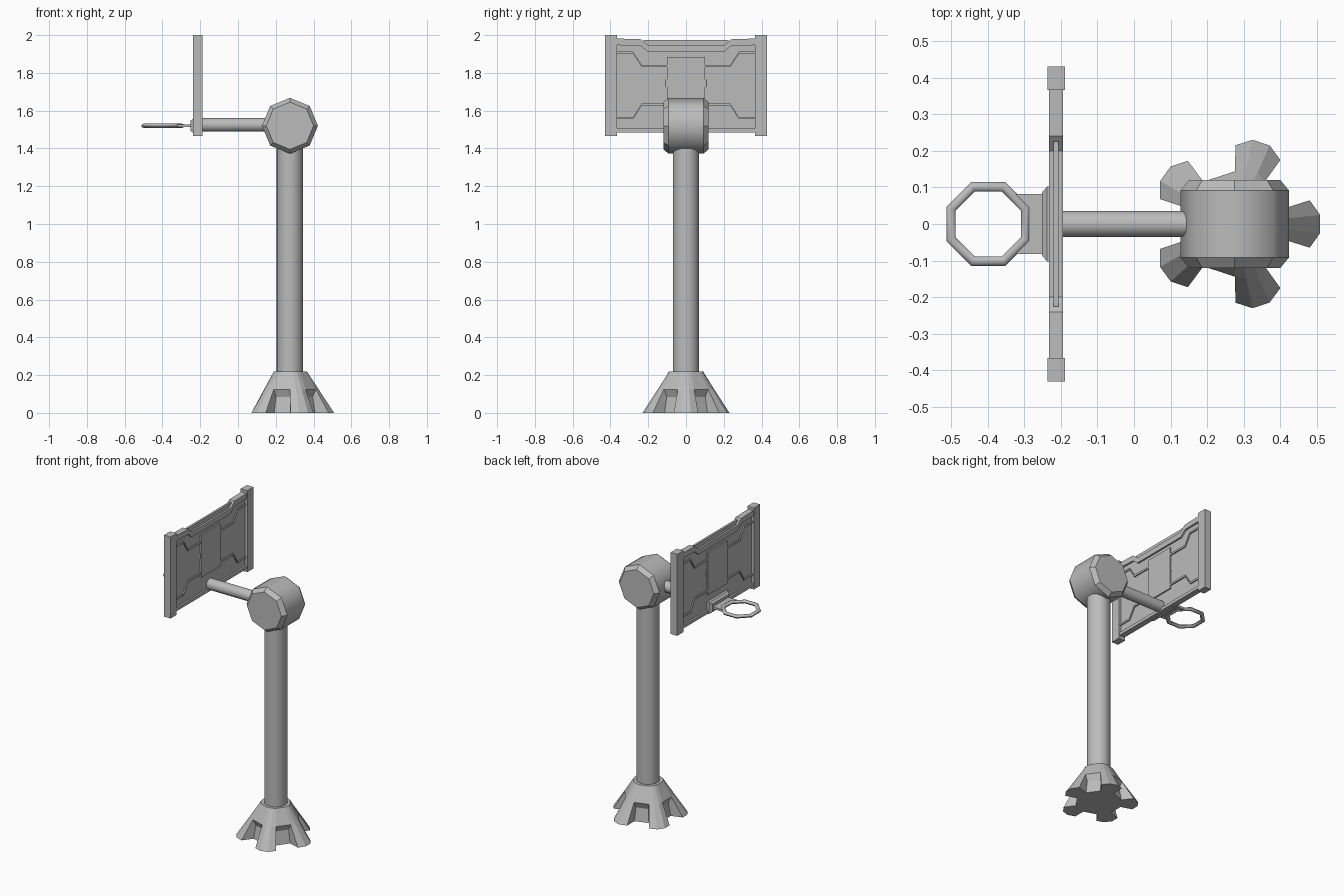
import bpy, bmesh
from math import cos, sin, pi, radians
from mathutils import Matrix, Vector

if "Cube" in bpy.data.objects:
    bpy.data.objects.remove(bpy.data.objects["Cube"], do_unlink=True)

grey = bpy.data.materials.new("plain grey")
grey.use_nodes = True
grey.diffuse_color = (0.5, 0.5, 0.5, 1)
grey.node_tree.nodes["Principled BSDF"].inputs["Base Color"].default_value = (0.5, 0.5, 0.5, 1)

POLE_X, BOARD_X, ARM_Z = 0.275, -0.213, 1.52


def finish(name, bm, smooth=None):
    """Turn a bmesh into an object; smooth is the sharp-edge angle."""
    bmesh.ops.recalc_face_normals(bm, faces=bm.faces)
    mesh = bpy.data.meshes.new(name)
    bm.to_mesh(mesh)
    bm.free()
    mesh.materials.append(grey)
    obj = bpy.data.objects.new(name, mesh)
    bpy.context.collection.objects.link(obj)
    if smooth:
        bpy.ops.object.select_all(action="DESELECT")
        obj.select_set(True)
        bpy.context.view_layer.objects.active = obj
        bpy.ops.object.shade_smooth_by_angle(angle=radians(smooth))
    return obj


def box(name, lo, hi):
    bm = bmesh.new()
    bmesh.ops.create_cube(bm, size=1)
    lo, hi = Vector(lo), Vector(hi)
    for v in bm.verts:
        v.co = (lo + hi) / 2 + v.co * (hi - lo)
    return finish(name, bm)


def rod(name, start, end, radius, sides=16):
    start, end = Vector(start), Vector(end)
    axis = end - start
    place = Matrix.Translation((start + end) / 2) @ axis.to_track_quat("Z", "Y").to_matrix().to_4x4()
    bm = bmesh.new()
    bmesh.ops.create_cone(bm, cap_ends=True, segments=sides, radius1=radius,
                          radius2=radius, depth=axis.length, matrix=place)
    return finish(name, bm, 50)


def loft(bm, rings, closed=False):
    """Skin equal-length point rings; cap the ends unless closed."""
    rows = [[bm.verts.new(p) for p in ring] for ring in rings]
    n = len(rows[0])
    skin = []
    for a, b in zip(rows, rows[1:] + (rows[:1] if closed else [])):
        skin.append([bm.faces.new((a[i], a[(i + 1) % n], b[(i + 1) % n], b[i])) for i in range(n)])
    if not closed:
        bm.faces.new(rows[0])
        bm.faces.new(rows[-1])
    return skin


def slab(name, outline, half):
    """Extrude a (y, z) outline through the thickness of the board."""
    bm = bmesh.new()
    loft(bm, [[(BOARD_X + s * half, y, z) for y, z in outline] for s in (-1, 1)])
    return finish(name, bm)


def strip(name, path, width, half):
    """Band of constant height following a (y, z) path."""
    lower = [(y, z - width) for y, z in reversed(path)]
    return slab(name, path + lower, half)


# Flared five-legged foot with recessed panels between the legs
bm = bmesh.new()


def polar(r, deg, z):
    return bm.verts.new((POLE_X + r * cos(radians(deg)), r * sin(radians(deg)), z))


TOP, ARCH = 0.22, 0.125
for k in range(5):
    mid = 72 * k
    spokes = [(mid + a, r) for a, r in ((-17.5, 0.215), (-6, 0.235), (6, 0.235), (17.5, 0.215))]
    cols = [[polar(r, a, 0), polar(r + (0.09 - r) * ARCH / TOP, a, ARCH), polar(0.09, a, TOP)]
            for a, r in spokes]
    for a, b in zip(cols, cols[1:]):
        for i in (0, 1):
            bm.faces.new((a[i], b[i], b[i + 1], a[i + 1]))
    # recess: lintel, sloped ceiling, back panel and side walls
    a0, a1 = mid + 17.5, mid + 54.5
    left = cols[3]
    right = [polar(0.215, a1, 0), polar(0.215 + (0.09 - 0.215) * ARCH / TOP, a1, ARCH), polar(0.09, a1, TOP)]
    inner = [[polar(0.14, a, 0), polar(0.125, a, 0.085)] for a in (a0, a1)]
    bm.faces.new((left[1], right[1], right[2], left[2]))
    bm.faces.new((left[1], right[1], inner[1][1], inner[0][1]))
    bm.faces.new((inner[0][0], inner[1][0], inner[1][1], inner[0][1]))
    for outer, deep in ((left, inner[0]), (right, inner[1])):
        bm.faces.new((outer[0], outer[1], deep[1], deep[0]))
bmesh.ops.remove_doubles(bm, verts=bm.verts, dist=0.0005)
bmesh.ops.holes_fill(bm, edges=[e for e in bm.edges if e.is_boundary], sides=0)
finish("foot", bm)

# Upright pole and arm
rod("pole", (POLE_X, 0, 0.2), (POLE_X, 0, 1.45), 0.07)
rod("arm", (BOARD_X, 0, 1.525), (0.2, 0, 1.525), 0.036)

# Octagonal joint with chamfered ends and rounded shading on its drum
bm = bmesh.new()
drum = [[(POLE_X + r * cos(i * pi / 4), y, ARM_Z + r * sin(i * pi / 4)) for i in range(8)]
        for y, r in ((-0.12, 0.125), (-0.092, 0.148), (0.092, 0.148), (0.12, 0.125))]
for face in loft(bm, drum)[1]:
    face.smooth = True
finish("joint", bm)

# Backboard: thin panel, rails, end posts, centre box and ridges
box("board_panel", (BOARD_X - 0.008, -0.37, 1.49), (BOARD_X + 0.008, 0.37, 1.945))
box("board_top_insert", (BOARD_X - 0.007, -0.225, 1.93), (BOARD_X + 0.007, 0.225, 1.974))
half_top = [(0.37, 1.982), (0.24, 1.978), (0.2, 1.945)]
strip("top_rail", [(-y, z) for y, z in half_top] + half_top[::-1], 0.035, 0.0195)
strip("bottom_rail", [(-0.37, 1.505), (0.37, 1.505)], 0.02, 0.0195)
box("centre_box", (BOARD_X - 0.017, -0.1, 1.605), (BOARD_X + 0.017, 0.1, 1.885))
for side, label in ((1, "left"), (-1, "right")):
    y0, y1 = sorted((side * 0.366, side * 0.43))
    box(label + "_post", (BOARD_X - 0.024, y0, 1.465), (BOARD_X + 0.024, y1, 2.0))
    rod(label + "_box_pin", (BOARD_X, side * 0.1, 1.725), (BOARD_X, side * 0.1, 1.765), 0.011, 8)
    for up, level in ((1, "upper"), (-1, "lower")):
        path = [(side * y, 1.74 + up * h) for y, h in
                ((0.38, 0.173), (0.28, 0.173), (0.235, 0.103), (0.09, 0.103))]
        strip(f"{label}_{level}_ridge", path, 0.012, 0.016)

# Hoop mount and bracket
bm = bmesh.new()
loft(bm, [[(x, sy * w, ARM_Z + sz * h) for sy, sz in ((-1, -1), (1, -1), (1, 1), (-1, 1))]
          for x, w, h in ((-0.215, 0.102, 0.038), (-0.238, 0.102, 0.038), (-0.252, 0.085, 0.025))])
finish("hoop_mount", bm)
bm = bmesh.new()
half = [(-0.245, 0.082), (-0.325, 0.082), (-0.297, 0.045)]
outline = half + [(x, -y) for x, y in reversed(half)]
loft(bm, [[(x, y, z) for x, y in outline] for z in (ARM_Z - 0.007, ARM_Z + 0.007)])
finish("hoop_bracket", bm)

# Octagonal hoop with a slightly flattened tube
bm = bmesh.new()
rings = []
for i in range(8):
    a = (i + 0.5) * pi / 4
    ring = []
    for j in range(8):
        t = j * pi / 4
        r = 0.11 + 0.0135 * cos(t)
        ring.append((-0.398 + r * cos(a), r * sin(a), ARM_Z + 0.011 * sin(t)))
    rings.append(ring)
loft(bm, rings, closed=True)
finish("hoop", bm, 50)
